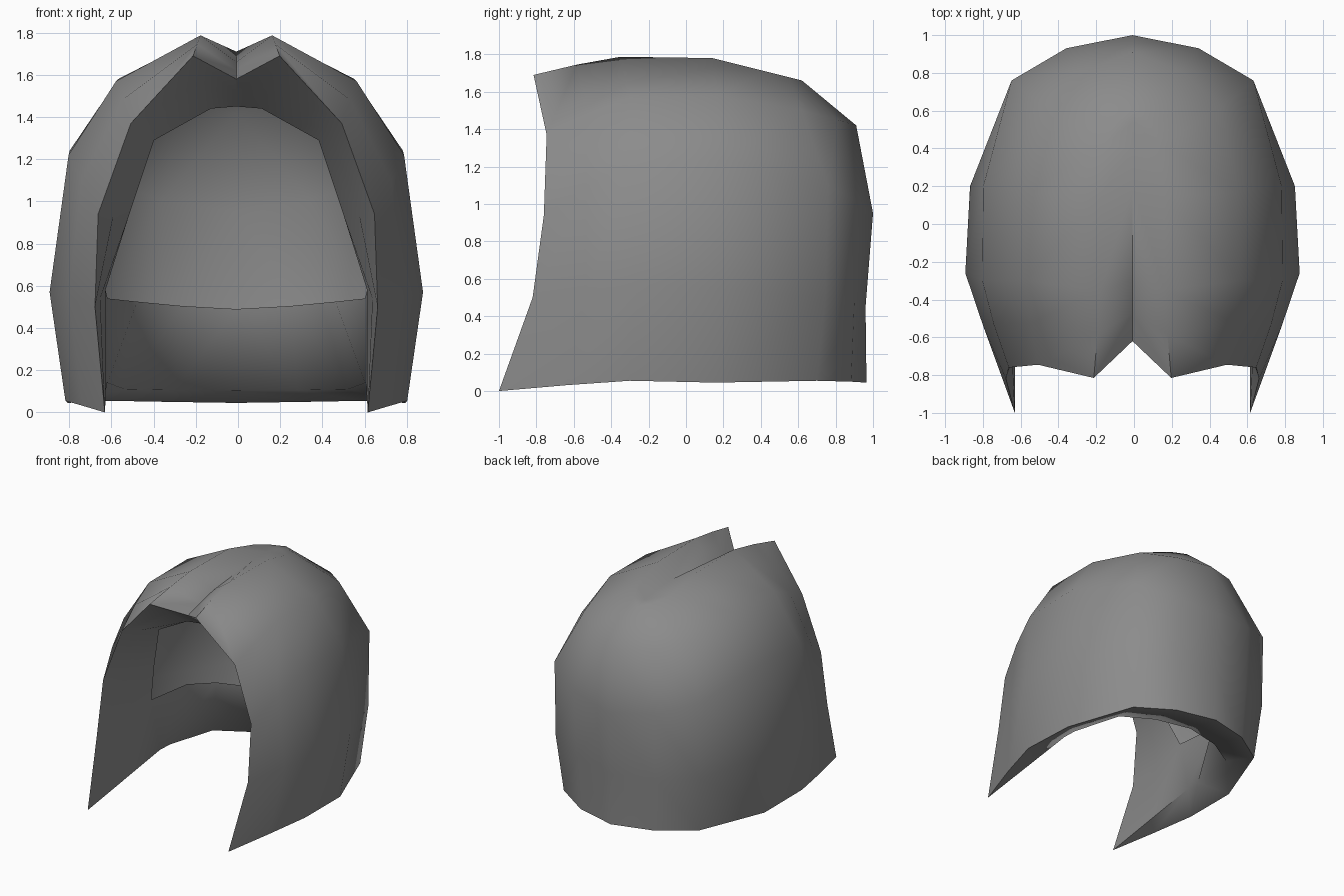
import bpy, bmesh, math
from mathutils import Vector

if "Cube" in bpy.data.objects:
    bpy.data.objects.remove(bpy.data.objects["Cube"])

# Each half ring runs from the front opening round the side to the back centre.
# Outer rings, bottom to parting: front edge, side, side, back corner, back centre
OUTER = [
    [(.623, -1, 0), (.81, -.3, .055), (.80, .16, .045), (.60, .70, .055), (0, .965, .045)],
    [(.67, -.82, .5), (.885, -.26, .57), (.86, .2, .55), (.64, .745, .5), (0, .96, .45)],
    [(.655, -.76, .94), (.795, -.3, 1.22), (.79, .2, 1.24), (.64, .76, 1.1), (0, 1, .95)],
    [(.50, -.745, 1.37), (.57, -.3, 1.57), (.56, .17, 1.58), (.47, .62, 1.5), (0, .91, 1.42)],
    [(.205, -.815, 1.69), (.17, -.35, 1.787), (.17, .14, 1.78), (.15, .42, 1.71), (0, .62, 1.66)],
    [(0, -.62, 1.58), (0, -.3, 1.66), (0, .2, 1.71), (0, .4, 1.70), (0, .62, 1.66)],
]
# Turned-in edge around the face, one point per ring
FACE_EDGE = [(.615, -.1, .14), (.62, -.2, .58), (.51, -.32, .93),
             (.39, -.43, 1.29), (.12, -.46, 1.44), (0, -.45, 1.45)]
# Turned-in band at the neck: rim edge and its upper edge
NECK_LOW = [(.61, .02, .14), (.53, .45, .11), (0, .66, .105)]
NECK_HIGH = [(.61, .236, .54), (.47, .41, .525), (0, .60, .49)]


def refine(row):
    """Add a curved point near the front and one near the back."""
    a, b, c, d, e = map(Vector, row)
    mirrored = Vector((-d.x, d.y, d.z))
    m1 = (9 * a + 9 * b - (2 * a - b) - c) / 16
    m2 = (9 * d + 9 * e - c - mirrored) / 16
    return [a, m1, b, c, d, m2, e]


def neck_ring(front, edge, pts):
    """Neck ring with the same point count as an outer ring."""
    f, e = Vector(front), Vector(edge)
    b, c, d = map(Vector, pts)
    mid = (9 * c + 9 * d - b - Vector((-c.x, c.y, c.z))) / 16
    return [f, (f + e) / 2, e, b, c, mid, d]


def skin(bm, rows, sign):
    """Quad surface through a list of rings, on one side of the head."""
    grid = [[bm.verts.new((p.x * sign, p.y, p.z)) for p in r] for r in rows]
    for lo, hi in zip(grid, grid[1:]):
        for i in range(len(lo) - 1):
            bm.faces.new((lo[i], lo[i + 1], hi[i + 1], hi[i]))


outer = [refine(r) for r in OUTER]
neck = [neck_ring(OUTER[0][0], FACE_EDGE[0], NECK_LOW),
        neck_ring(OUTER[1][0], FACE_EDGE[1], NECK_HIGH)]
face = [[Vector(o[0]), (Vector(o[0]) + Vector(e)) / 2, Vector(e)]
        for o, e in zip(OUTER, FACE_EDGE)]

bm = bmesh.new()
for sign in (1, -1):
    skin(bm, outer, sign)                 # outside of the cap
    skin(bm, [outer[0], neck[0]], sign)   # bottom rim
    skin(bm, neck, sign)                  # inner neck band
    skin(bm, face[1:], sign)              # turned-in face border
bmesh.ops.remove_doubles(bm, verts=bm.verts, dist=0.0005)
bmesh.ops.dissolve_degenerate(bm, edges=bm.edges, dist=0.0005)
bmesh.ops.recalc_face_normals(bm, faces=bm.faces)

# Sharp parting line along the front of the crown
for e in bm.edges:
    if all(abs(v.co.x) < .001 and v.co.z > 1.5 and v.co.y < .3 for v in e.verts):
        e.smooth = False
bmesh.ops.translate(bm, verts=bm.verts, vec=(-.008, 0, 0))

mesh = bpy.data.meshes.new("hair_cap")
bm.to_mesh(mesh)
bm.free()
cap = bpy.data.objects.new("hair_cap", mesh)
bpy.context.collection.objects.link(cap)

grey = bpy.data.materials.new("mid_grey")
grey.diffuse_color = (.26, .26, .26, 1)
grey.use_nodes = True
grey.node_tree.nodes["Principled BSDF"].inputs["Base Color"].default_value = grey.diffuse_color
mesh.materials.append(grey)

# Smooth surface, sharp opening and rim
bpy.context.view_layer.objects.active = cap
cap.select_set(True)
bpy.ops.object.shade_smooth_by_angle(angle=math.radians(75), keep_sharp_edges=True)
